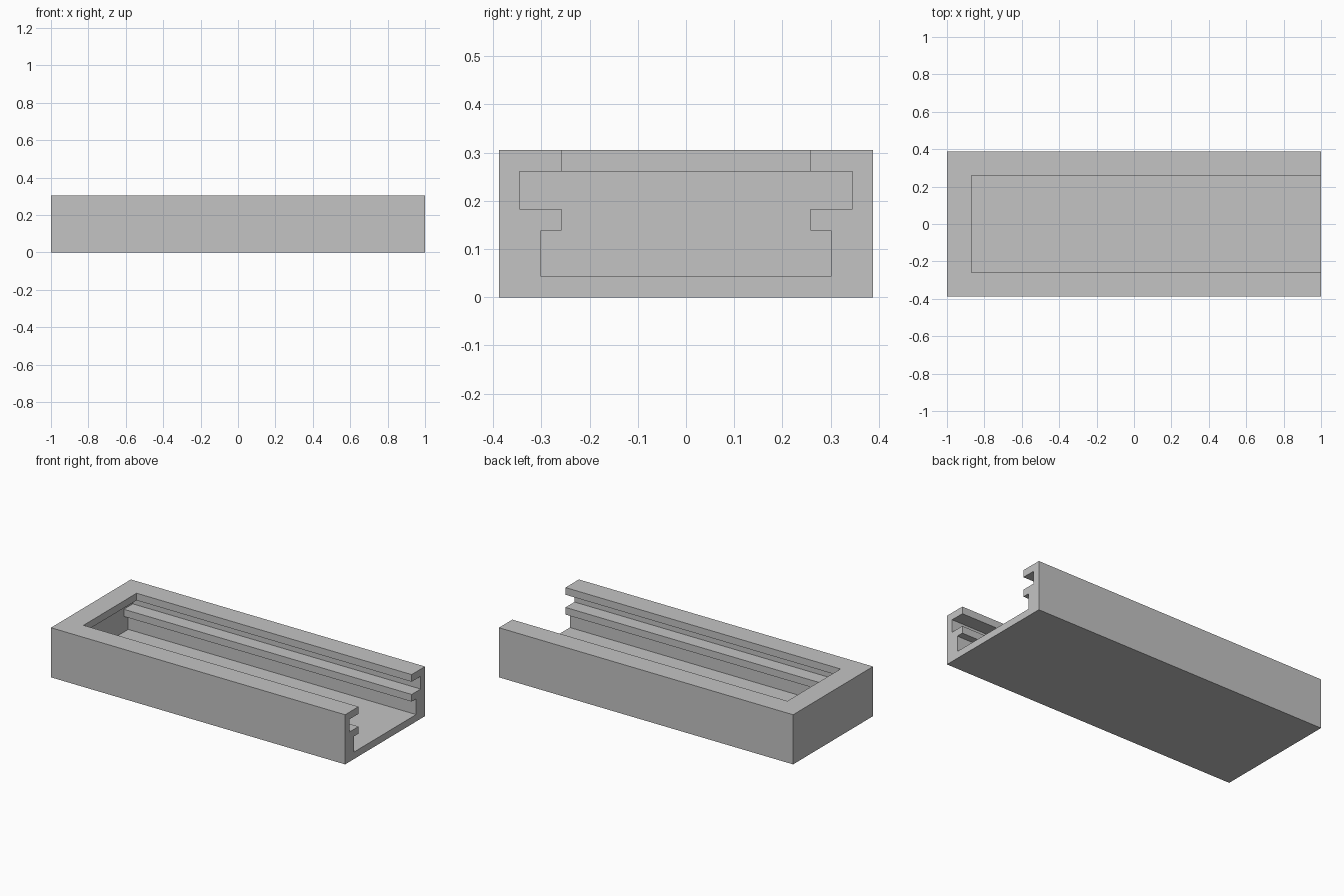
import bpy
import bmesh

cube = bpy.data.objects.get("Cube")
if cube:
    bpy.data.objects.remove(cube, do_unlink=True)

# Overall dimensions
HALF_LENGTH, HALF_WIDTH, HEIGHT = 1.0, 0.388, 0.305
INNER_END = -0.957      # face of the closed end wall
LIP_END = -0.87         # edge of the top lip at the closed end
OPENING = 0.258         # half width between the lips

gray = bpy.data.materials.new("light gray")
gray.use_nodes = True
gray.diffuse_color = (0.55, 0.55, 0.55, 1)
gray.node_tree.nodes["Principled BSDF"].inputs["Base Color"].default_value = gray.diffuse_color


def prism(name, half_profile, x0, x1):
    """Extrude a (y, z) half profile, mirrored in y, along x."""
    outline = half_profile + [(-y, z) for y, z in reversed(half_profile)]
    bm = bmesh.new()
    face = bm.faces.new([bm.verts.new((x0, y, z)) for y, z in outline])
    new = bmesh.ops.extrude_face_region(bm, geom=[face])["geom"]
    verts = [v for v in new if isinstance(v, bmesh.types.BMVert)]
    bmesh.ops.translate(bm, verts=verts, vec=(x1 - x0, 0, 0))
    bmesh.ops.recalc_face_normals(bm, faces=bm.faces)
    mesh = bpy.data.meshes.new(name)
    bm.to_mesh(mesh)
    bm.free()
    mesh.materials.append(gray)
    obj = bpy.data.objects.new(name, mesh)
    bpy.context.collection.objects.link(obj)
    return obj


# Solid block
tray = prism("slotted_tray", [(HALF_WIDTH, 0), (HALF_WIDTH, HEIGHT)], -HALF_LENGTH, HALF_LENGTH)

# Stepped cavity: lower channel, neck between the rails, upper groove
cavity = prism("cavity_cutter", [
    (0.301, 0.043), (0.301, 0.139), (OPENING, 0.139),
    (OPENING, 0.183), (0.345, 0.183), (0.345, 0.261),
], INNER_END, HALF_LENGTH + 0.1)

# Opening through the top, leaving a lip on three sides
opening = prism("opening_cutter", [(OPENING, 0.22), (OPENING, HEIGHT + 0.1)],
                LIP_END, HALF_LENGTH + 0.1)

# Cut the block, then drop the cutters
bpy.context.view_layer.objects.active = tray
for cutter in (cavity, opening):
    cutter.hide_render = True
    cut = tray.modifiers.new(cutter.name, 'BOOLEAN')
    cut.operation = 'DIFFERENCE'
    cut.solver = 'EXACT'
    cut.object = cutter
    bpy.ops.object.modifier_apply(modifier=cut.name)
    bpy.data.objects.remove(cutter, do_unlink=True)
